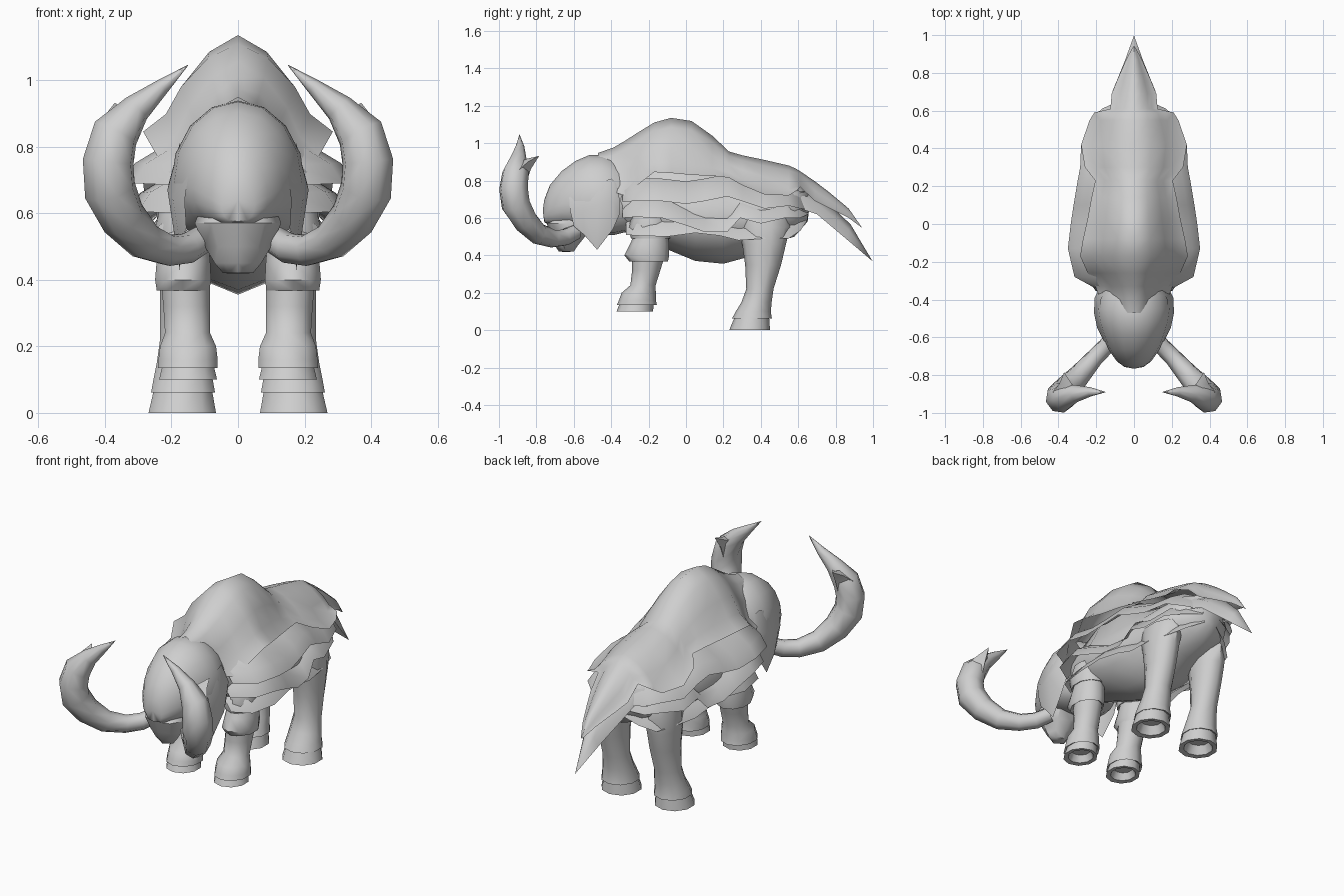
import bpy, bmesh, math
from mathutils import Vector

hide = bpy.data.materials.new("pale_grey")
hide.diffuse_color = (0.62, 0.62, 0.62, 1)


def loft(name, rings, closed=False, cap=False, angle=50):
    """Skin successive rings of points on the +x side, then mirror across x."""
    bm = bmesh.new()
    rows = [[bm.verts.new(p) for p in r] for r in rings]
    n = len(rows[0])
    for a, b in zip(rows, rows[1:]):
        for i in range(n if closed else n - 1):
            j = (i + 1) % n
            bm.faces.new((a[i], a[j], b[j], b[i]))
    if cap:
        bm.faces.new(rows[0])
        bm.faces.new(rows[-1])
    bmesh.ops.remove_doubles(bm, verts=bm.verts, dist=0.0005)
    bmesh.ops.recalc_face_normals(bm, faces=bm.faces)
    bm.normal_update()
    # open half shells must face away from the centre plane
    if not closed and sum(f.normal.x * f.calc_area() for f in bm.faces) < 0:
        bmesh.ops.reverse_faces(bm, faces=bm.faces)
    me = bpy.data.meshes.new(name)
    bm.to_mesh(me)
    bm.free()
    me.materials.append(hide)
    ob = bpy.data.objects.new(name, me)
    bpy.context.collection.objects.link(ob)
    bpy.ops.object.select_all(action='DESELECT')
    ob.select_set(True)
    bpy.context.view_layer.objects.active = ob
    bpy.ops.object.shade_smooth_by_angle(angle=math.radians(angle))
    m = ob.modifiers.new("mirror", 'MIRROR')
    m.merge_threshold = 0.001
    return ob


def half_ring(y, w, top, bottom, n=8):
    """Half outline, rounded above and squarer below."""
    mid, pts = bottom + (top - bottom) * .4, []
    for i in range(n + 1):
        s, c = abs(math.sin(math.pi * i / n)), math.cos(math.pi * i / n)
        if i == n:
            s = 0
        z = mid + (top - mid) * c if c > 0 else mid + (mid - bottom) * c
        pts.append((w * (s ** .6 if c < 0 else s), y, z))
    return pts


def limb(name, spec):
    """Each spec row: z, inner x, outer x, front y, back y."""
    rings = []
    for z, x0, x1, y0, y1 in spec:
        rings.append([((x0 + x1) / 2 + (x1 - x0) / 2 * math.cos(t) * 1.04,
                       (y0 + y1) / 2 + (y1 - y0) / 2 * math.sin(t) * 1.04, z)
                      for t in [math.tau * (i + .5) / 10 for i in range(10)]])
    loft(name, rings, closed=True, cap=True)


# Torso core with a keeled belly
torso = []
for y, w, top, side, bottom in [(-.44, .14, .86, .72, .58), (-.32, .18, .90, .68, .52),
                                (-.12, .24, 1.0, .64, .44), (.05, .25, .98, .62, .37),
                                (.2, .24, .88, .62, .355), (.31, .22, .85, .62, .385),
                                (.45, .21, .82, .63, .46), (.58, .165, .79, .65, .50),
                                (.65, .07, .72, .66, .58)]:
    torso.append([(0, y, top), (w * .5, y, top - (top - side) * .3), (w * .85, y, side + .08),
                  (w, y, side), (w * .9, y, side - (side - bottom) * .5),
                  (w * .4, y, bottom + (side - bottom) * .15), (0, y, bottom)])
torso.append([(0, .66, .66)] * 7)
loft("torso", torso)

# Coat: neck, hump, back and rump down to a jagged hem, ending in a point
coat = []
for y, top, x, z in [(-.47, .948, .15, .79), (-.39, .975, .18, .74), (-.33, 1.01, .205, .72),
                     (-.26, 1.055, .245, .775), (-.17, 1.11, .285, .845),
                     (-.08, 1.135, .27, .84), (.03, 1.118, .245, .83), (.14, 1.04, .225, .825),
                     (.23, .955, .205, .815), (.30, .935, .26, .775), (.42, .91, .28, .725),
                     (.55, .88, .235, .72), (.59, .862, .21, .745), (.61, .85, .125, .765),
                     (.69, .795, .118, .69), (.76, .742, .09, .655), (.87, .65, .042, .60),
                     (.94, .55, .004, .548)]:
    coat.append([(x * u, y, top + (z - top) * v) for u, v in
                 [(0, 0), (.32, .17), (.6, .49), (.76, .8), (1, 1)]])
loft("upper_coat", coat, angle=60)

# Tail tuft blade beneath the coat point
loft("tail", [[(0, .60, .78), (.10, .60, .73), (.115, .61, .65)],
              [(0, .72, .72), (.07, .71, .67), (.115, .70, .62)],
              [(0, .88, .565), (.03, .87, .535), (.05, .86, .485)],
              [(0, .998, .368)] * 3])


# Overlapping fringes of long hair along the flanks
def fringe(name, hem, lift):
    rings = []
    for y, x, z in hem:
        k = max(0, y - .5) / .16
        rings.append([(max(x - .14, .02), y - .04 * k, z + lift),
                      (max(x - .04, .04), y - .015 * k, z + lift * .5), (x, y, z)])
    loft(name, rings)


fringe("fringe_upper", [(-.34, .205, .685), (-.28, .315, .69), (-.13, .35, .69),
                        (.0, .335, .675), (.1, .32, .69), (.22, .30, .715), (.30, .285, .69),
                        (.42, .28, .65), (.55, .235, .665), (.61, .17, .65), (.66, .06, .645)],
       .12)
fringe("fringe_middle", [(-.34, .19, .60), (-.27, .30, .605), (-.13, .335, .60), (.0, .32, .56),
                         (.1, .31, .525), (.22, .29, .525), (.29, .275, .60), (.40, .265, .57),
                         (.53, .23, .60), (.61, .165, .60), (.655, .06, .62)], .12)
fringe("fringe_lower", [(-.32, .18, .51), (-.26, .275, .505), (-.1, .30, .50), (.05, .285, .52),
                        (.18, .27, .505), (.28, .255, .48), (.42, .24, .49), (.55, .20, .49),
                        (.61, .13, .53), (.645, .04, .58)], .12)

# Domed head tucked under the neck coat
head = [[(0, -.766, .64)] * 9]
for h in [(-.757, .05, .70, .575), (-.728, .09, .775, .565), (-.665, .135, .85, .56),
          (-.59, .168, .905, .55), (-.52, .192, .935, .53), (-.45, .203, .938, .51),
          (-.38, .188, .92, .51), (-.30, .15, .86, .53)]:
    head.append(half_ring(*h))
loft("head", head)

# Cheek flaps hanging to a point
loft("cheek_flap", [[(.15, -.625, .71), (.16, -.62, .64), (.155, -.60, .555)],
                    [(.165, -.55, .75), (.195, -.55, .64), (.175, -.545, .51)],
                    [(.18, -.46, .79), (.212, -.47, .67), (.175, -.475, .43)],
                    [(.175, -.40, .81), (.208, -.39, .69), (.185, -.39, .54)],
                    [(.16, -.37, .78), (.19, -.355, .70), (.18, -.355, .62)]])

# Snout tapering downward
snout = []
for z, w, y0, y1 in [(.62, .11, -.70, -.45), (.57, .13, -.745, -.48), (.50, .10, -.72, -.54),
                     (.45, .07, -.70, -.58), (.42, .045, -.68, -.60)]:
    snout.append([(0, y0, z), (w * .6, y0 + .02, z), (w, y0 * .6 + y1 * .4, z),
                  (w * .7, y1 - .02, z), (0, y1, z)])
snout.append([(0, -.64, .418)] * 5)
loft("snout", snout)

# Tusks sweeping outward, up and back in
path = [(.10, -.59, .525, .042), (.15, -.65, .495, .046), (.21, -.71, .488, .048),
        (.28, -.79, .515, .058), (.345, -.86, .585, .070), (.385, -.91, .67, .080),
        (.390, -.922, .755, .079), (.368, -.912, .84, .072), (.305, -.897, .915, .045),
        (.228, -.888, .98, .024), (.15, -.89, 1.045, .001)]
pts = [Vector(p[:3]) for p in path]
side = Vector((.6, .75, -.2)).normalized()
tusk = []
for i, p in enumerate(pts):
    t = (pts[min(i + 1, len(pts) - 1)] - pts[max(i - 1, 0)]).normalized()
    a = (side - t * side.dot(t)).normalized()
    b = t.cross(a)
    side = a
    tusk.append([p + path[i][3] * (a * math.cos(k * math.tau / 8) + b * math.sin(k * math.tau / 8))
                 for k in range(8)])
loft("tusk", tusk, closed=True, cap=True, angle=60)

# Broad barb behind each tusk tip
loft("tusk_barb", [[(.43, -.89, .86), (.37, -.93, .88), (.31, -.89, .92), (.36, -.85, .80)],
                   [(.395, -.845, .90), (.36, -.855, .915), (.33, -.845, .905), (.36, -.83, .86)],
                   [(.37, -.785, .932)] * 4], closed=True)

# Front legs: thigh, knee cuff, shin and hollow hoof
limb("front_thigh", [(.62, .09, .235, -.28, -.10), (.55, .08, .25, -.305, -.09),
                     (.49, .08, .245, -.29, -.09), (.495, .10, .22, -.27, -.11)])
limb("knee_cuff", [(.52, .09, .235, -.27, -.10), (.46, .083, .245, -.295, -.095),
                   (.40, .08, .25, -.325, -.095), (.368, .085, .245, -.30, -.10),
                   (.385, .10, .225, -.27, -.12)])
limb("front_shin", [(.42, .085, .235, -.285, -.11), (.32, .083, .225, -.285, -.14),
                    (.24, .083, .22, -.295, -.165), (.20, .065, .235, -.34, -.165),
                    (.16, .06, .24, -.355, -.165), (.135, .06, .242, -.365, -.16),
                    (.145, .075, .225, -.345, -.175)])
limb("front_hoof", [(.155, .075, .225, -.345, -.175), (.10, .062, .238, -.368, -.18),
                    (.102, .085, .215, -.34, -.20), (.14, .10, .20, -.32, -.22)])

# Hind legs: long curved leg with a flared hollow hoof
limb("hind_leg", [(.60, .07, .225, .27, .54), (.55, .07, .235, .28, .55), (.46, .08, .24, .305, .53),
                  (.35, .085, .235, .32, .505), (.22, .09, .235, .325, .465),
                  (.15, .08, .245, .30, .455), (.10, .075, .255, .27, .45),
                  (.062, .068, .262, .25, .455), (.07, .085, .245, .27, .435)])
limb("hind_hoof", [(.085, .08, .25, .27, .44), (.0, .065, .27, .235, .445),
                   (.002, .09, .245, .265, .42), (.05, .11, .225, .29, .40)])
